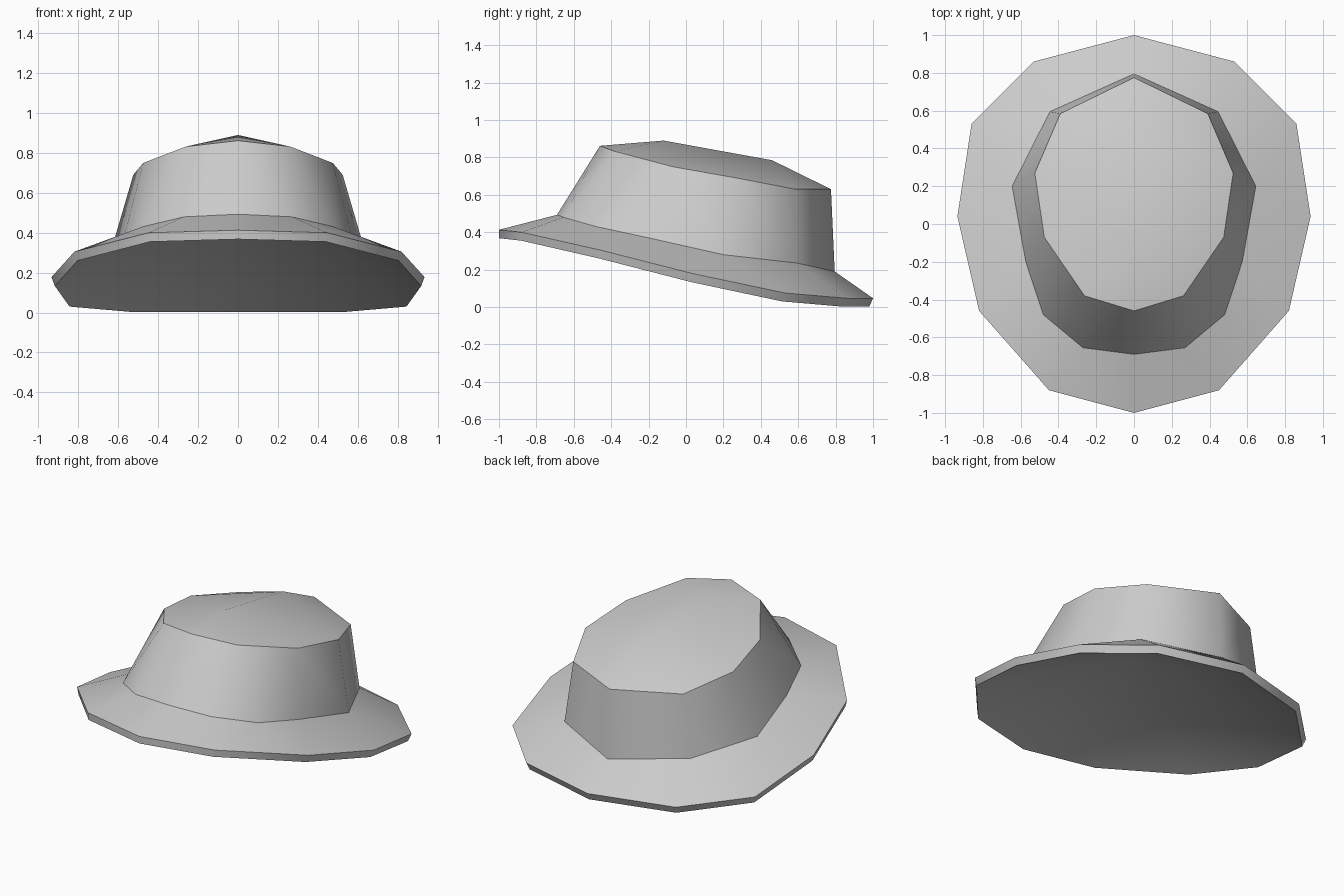
import bpy
import bmesh

default_cube = bpy.data.objects.get("Cube")
if default_cube:
    bpy.data.objects.remove(default_cube, do_unlink=True)

# Single felt colour
felt = bpy.data.materials.new("grey_felt")
felt.use_nodes = True
colour = (0.6, 0.6, 0.6, 1.0)
felt.diffuse_color = colour
shader = next(n for n in felt.node_tree.nodes if n.type == 'BSDF_PRINCIPLED')
shader.inputs["Base Color"].default_value = colour

# Half outlines, running from the back centre to the front centre
brim_edge = [(0, 1, .047), (.53, .86, .047), (.86, .53, .075), (.935, .04, .178),
             (.82, -.46, .305), (.45, -.88, .4), (0, -1, .413)]
crown_base = [(0, .795, .19), (.445, .595, .235), (.645, .2, .28), (.573, -.2, .37),
              (.48, -.48, .43), (.27, -.655, .48), (0, -.69, .493)]
crown_rim = [(0, .775, .63), (.39, .585, .63), (.525, .27, .69),
             (.475, -.07, .75), (.262, -.38, .832), (0, -.46, .862)]
# The underside outline is drawn in slightly below the brim edge
brim_lower = [(x * .982, y - .01 * (1 + y), z - .045) for x, y, z in brim_edge]


def add_ring(bm, points):
    return [bm.verts.new(p) for p in points]


def bridge(bm, first, second):
    """Join two rings of equal length with quads."""
    for i in range(len(first) - 1):
        bm.faces.new((first[i], first[i + 1], second[i + 1], second[i]))


def mark_sharp(bm, ring):
    for a, b in zip(ring, ring[1:]):
        edge = bm.edges.get((a, b))
        if edge:
            edge.smooth = False


def finish(bm, name):
    """Turn the half mesh into a smooth, mirrored object."""
    bmesh.ops.recalc_face_normals(bm, faces=bm.faces[:])
    for face in bm.faces:
        face.smooth = True
    mesh = bpy.data.meshes.new(name)
    bm.to_mesh(mesh)
    bm.free()
    mesh.materials.append(felt)
    obj = bpy.data.objects.new(name, mesh)
    bpy.context.scene.collection.objects.link(obj)
    mirror = obj.modifiers.new("mirror_halves", 'MIRROR')
    mirror.use_clip = True
    mirror.merge_threshold = 0.001
    return obj


# Brim: sloping top, thin outer edge and hollowed underside
bm = bmesh.new()
inner = add_ring(bm, crown_base)
outer = add_ring(bm, brim_edge)
lower = add_ring(bm, brim_lower)
bridge(bm, inner, outer)
bridge(bm, outer, lower)
hollow = bm.verts.new((0, 0, .53))
for a, b in zip(lower, lower[1:]):
    bm.faces.new((a, b, hollow))
mark_sharp(bm, outer)
mark_sharp(bm, lower)
finish(bm, "brim")

# Crown: flared wall with a ridged cap on top
bm = bmesh.new()
base = add_ring(bm, crown_base)
rim = add_ring(bm, crown_rim)
bridge(bm, base[:4], rim[:4])
bm.faces.new((base[3], base[4], rim[3]))
bm.faces.new((base[4], rim[4], rim[3]))
bm.faces.new((base[4], base[5], rim[4]))
bridge(bm, base[5:], rim[4:])
peak, rear_peak = add_ring(bm, [(0, -.12, .89), (0, .46, .785)])
for i in range(len(rim) - 1):
    bm.faces.new((rim[i], rim[i + 1], rear_peak if i < 2 else peak))
bm.faces.new((rim[2], peak, rear_peak))
mark_sharp(bm, rim)
finish(bm, "crown")
